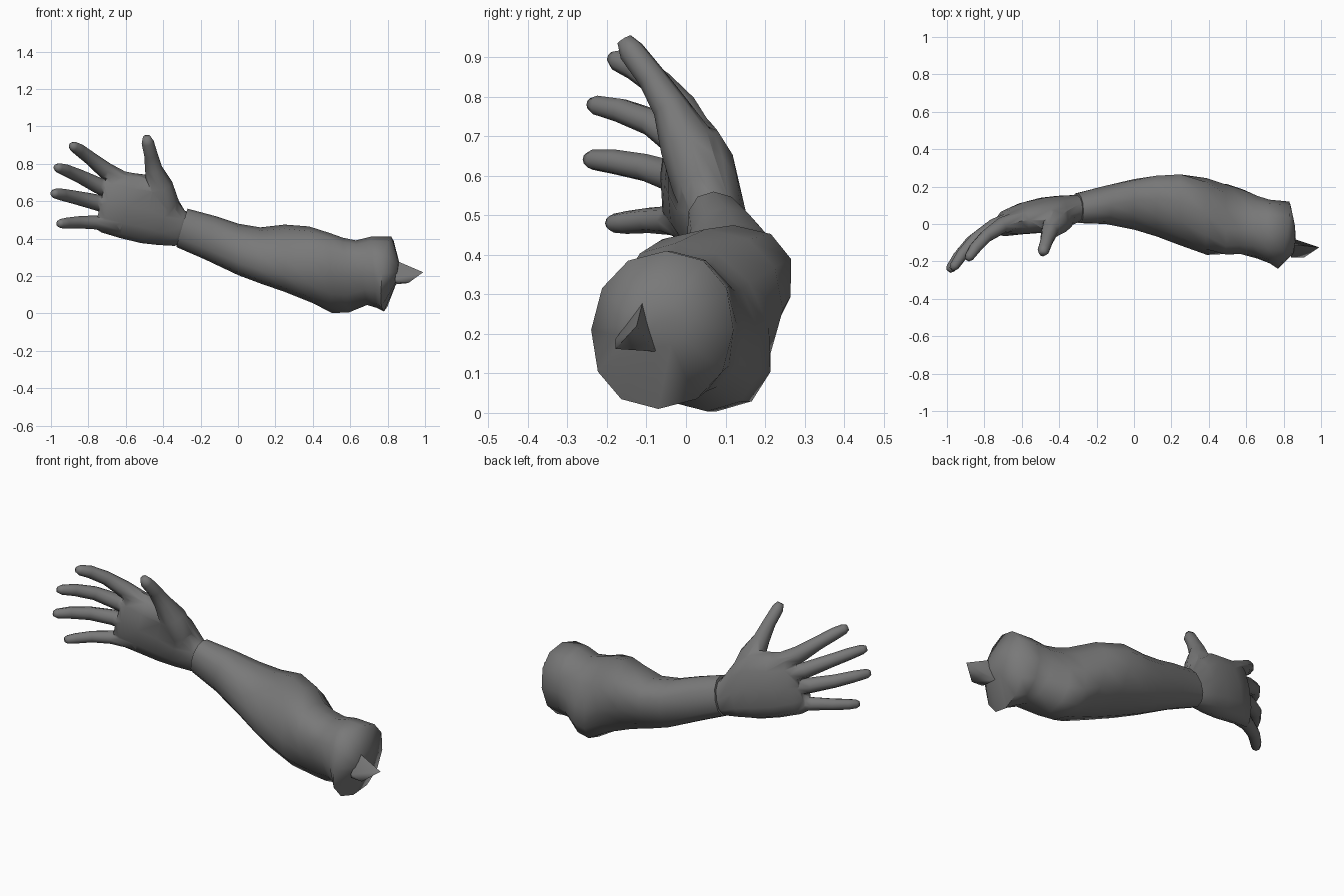
import bpy, bmesh
from math import cos, sin, pi
from mathutils import Vector

if "Cube" in bpy.data.objects:
    bpy.data.objects.remove(bpy.data.objects["Cube"])

grey = bpy.data.materials.new("dark_grey")
grey.diffuse_color = (.19, .19, .19, 1)
grey.use_nodes = True
grey.node_tree.nodes["Principled BSDF"].inputs["Base Color"].default_value = grey.diffuse_color

def power(v, p):
    return (abs(v) ** p) * (1 if v >= 0 else -1)

def section(tx, tz, bx, bz, y0, y1, shear=0.0, lean=0.0, p=0.92, n=12):
    """Rounded ring from a top point, a bottom point and a depth range."""
    ring = []
    for i in range(n):
        c = power(cos(2 * pi * i / n), p)
        s = power(sin(2 * pi * i / n), p)
        ring.append(Vector(((tx + bx) / 2 + s * (tx - bx) / 2 + c * lean,
                            (y0 + y1) / 2 + c * (y1 - y0) / 2 + s * shear,
                            (tz + bz) / 2 + s * (tz - bz) / 2)))
    return ring

def tube(path, n=8):
    """Rings around a path of (x, y, z, radius)."""
    pts = [Vector(q[:3]) for q in path]
    rings = []
    for i, q in enumerate(path):
        t = (pts[min(i + 1, len(pts) - 1)] - pts[max(i - 1, 0)]).normalized()
        u = t.cross(Vector((0, 1, 0))).normalized()
        v = t.cross(u)
        rings.append([pts[i] + q[3] * (u * cos(2 * pi * k / n) + v * sin(2 * pi * k / n))
                      for k in range(n)])
    return rings

def make(name, bm):
    bmesh.ops.recalc_face_normals(bm, faces=bm.faces[:])
    me = bpy.data.meshes.new(name)
    bm.to_mesh(me)
    bm.free()
    me.materials.append(grey)
    ob = bpy.data.objects.new(name, me)
    bpy.context.collection.objects.link(ob)
    return ob

def loft(name, rings, apex=None):
    bm = bmesh.new()
    vs = [[bm.verts.new(p) for p in r] for r in rings]
    n = len(vs[0])
    for a, b in zip(vs, vs[1:]):
        for i in range(n):
            j = (i + 1) % n
            bm.faces.new((a[i], a[j], b[j], b[i]))
    bm.faces.new(vs[0])
    if apex:
        tip = bm.verts.new(apex)
        for i in range(n):
            bm.faces.new((vs[-1][i], vs[-1][(i + 1) % n], tip))
    else:
        bm.faces.new(vs[-1])
    return make(name, bm)

def activate(ob):
    bpy.ops.object.select_all(action='DESELECT')
    ob.select_set(True)
    bpy.context.view_layer.objects.active = ob

def smooth(ob, deg):
    activate(ob)
    bpy.ops.object.shade_smooth_by_angle(angle=deg * pi / 180)

# Forearm: wrist, muscle, elbow, then the cut end with a domed cap
arm = [
    (-.27, .56, -.33, .355, .005, .165, -.015),
    (-.12, .52, -.18, .29, .0, .205, .0),
    (.0, .48, .0, .205, -.03, .24, .02),
    (.12, .46, .12, .16, -.065, .257, .04),
    (.25, .475, .25, .115, -.115, .265, .045),
    (.38, .465, .40, .055, -.165, .245, .01),
    (.49, .43, .50, .003, -.16, .21, -.05),
    (.56, .405, .59, .004, -.16, .185, -.04),
    (.63, .39, .69, .045, -.185, .15, -.01),
    (.71, .41, .74, .03, -.21, .13, .0),
    (.82, .41, .78, .01, -.24, .12, .01, .03),
    (.86, .28, .848, .165, -.16, .0, .0, .004),
]
forearm = loft("forearm", [section(*r) for r in arm], apex=(.865, -.08, .225))
smooth(forearm, 75)

# Bone splinter
bm = bmesh.new()
for p in ((.99, -.125, .22), (.85, -.11, .28), (.84, -.18, .185), (.91, -.178, .162),
          (.84, -.178, .165), (.90, -.10, .175), (.84, -.075, .155)):
    bm.verts.new(p)
bmesh.ops.convex_hull(bm, input=bm.verts[:])
smooth(make("bone_splinter", bm), 80)

# Palm
palm = [
    (-.25, .53, -.29, .375, .02, .15, -.01),
    (-.285, .55, -.34, .361, .01, .155, -.015),
    (-.355, .665, -.43, .366, -.025, .15, -.02),
    (-.44, .735, -.52, .376, -.045, .14, -.02),
    (-.56, .75, -.63, .403, -.055, .115, -.01),
    (-.655, .77, -.73, .433, -.065, .075, .005),
    (-.70, .745, -.765, .455, -.055, .025, .01),
]
hand = loft("hand", [section(*r, p=.88) for r in palm])

# Fingers and thumb, merged into the palm
digits = {
    "index_finger": [(-.60, .025, .70, .05), (-.71, -.01, .765, .045), (-.79, -.065, .83, .036),
                     (-.85, -.13, .875, .033), (-.88, -.175, .893, .027), (-.892, -.19, .9, .015)],
    "middle_finger": [(-.62, .03, .635, .05), (-.75, -.015, .685, .043), (-.85, -.085, .735, .036),
                      (-.92, -.165, .765, .032), (-.96, -.225, .778, .026), (-.975, -.242, .782, .015)],
    "ring_finger": [(-.63, .02, .56, .05), (-.77, -.03, .597, .042), (-.87, -.10, .62, .036),
                    (-.94, -.18, .635, .032), (-.98, -.237, .641, .026), (-.992, -.252, .643, .015)],
    "little_finger": [(-.64, .01, .475, .045), (-.77, -.04, .487, .037), (-.86, -.095, .487, .032),
                      (-.92, -.15, .482, .029), (-.95, -.183, .48, .024), (-.962, -.195, .48, .014)],
    "thumb": [(-.36, .06, .47, .05), (-.385, .035, .58, .072), (-.42, .005, .68, .072),
              (-.452, -.04, .775, .046), (-.466, -.088, .85, .036), (-.483, -.138, .915, .033),
              (-.489, -.156, .945, .02)],
}
for name, path in digits.items():
    digit = loft(name, tube(path))
    mod = hand.modifiers.new(name, 'BOOLEAN')
    mod.operation = 'UNION'
    mod.solver = 'EXACT'
    mod.object = digit
    activate(hand)
    bpy.ops.object.modifier_apply(modifier=name)
    bpy.data.objects.remove(digit)
smooth(hand, 75)
